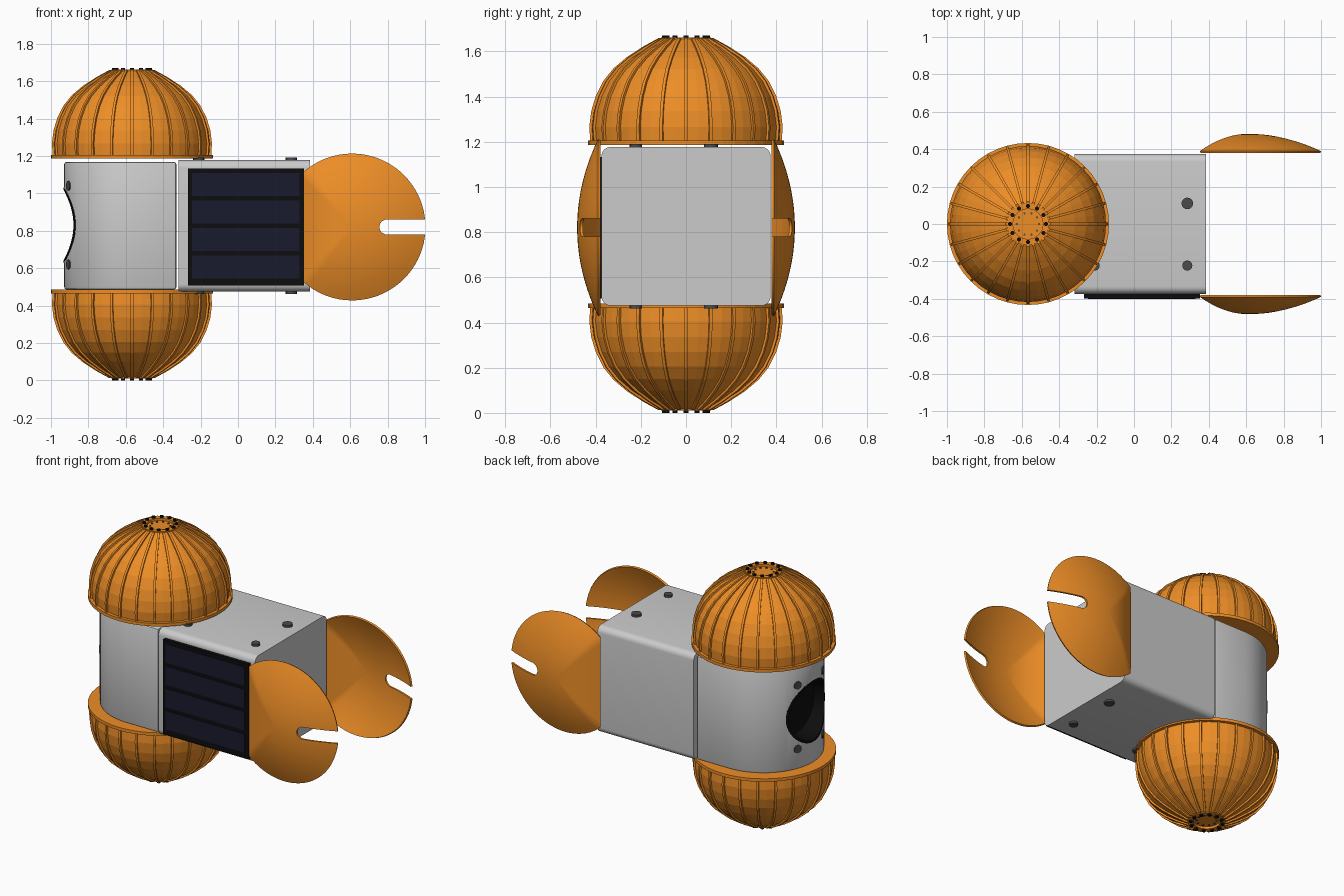
import bpy, bmesh
from math import sin, cos, pi, sqrt, radians
from mathutils import Matrix, Vector

if "Cube" in bpy.data.objects:
    bpy.data.objects.remove(bpy.data.objects["Cube"])


def mat(name, rgb):
    m = bpy.data.materials.new(name)
    m.diffuse_color = (*rgb, 1)
    m.use_nodes = True
    m.node_tree.nodes["Principled BSDF"].inputs["Base Color"].default_value = m.diffuse_color
    return m


ORANGE = mat("orange", (0.85, 0.27, 0.02))
BLACK = mat("black", (0.004, 0.004, 0.004))
NAVY = mat("navy", (0.01, 0.011, 0.026))
DARK = mat("dark_grey", (0.07, 0.07, 0.07))


def finish(name, bm, material=None, smooth=None):
    bmesh.ops.recalc_face_normals(bm, faces=bm.faces)
    me = bpy.data.meshes.new(name)
    bm.to_mesh(me)
    bm.free()
    ob = bpy.data.objects.new(name, me)
    bpy.context.collection.objects.link(ob)
    if material:
        me.materials.append(material)
    if smooth:
        shade(ob, smooth)
    return ob


def select(ob):
    bpy.ops.object.select_all(action='DESELECT')
    ob.select_set(True)
    bpy.context.view_layer.objects.active = ob


def shade(ob, angle):
    select(ob)
    bpy.ops.object.shade_smooth_by_angle(angle=radians(angle))


def bake_cut(ob, cutter, angle):
    b = ob.modifiers.new("cut", 'BOOLEAN')
    b.object, b.operation, b.solver = cutter, 'DIFFERENCE', 'EXACT'
    select(ob)
    bpy.ops.object.convert(target='MESH')
    bpy.data.objects.remove(cutter)
    shade(ob, angle)


def prism(name, pts, place, t0, t1, material=None, smooth=None):
    bm = bmesh.new()
    a, b = [[bm.verts.new(place(u, v, t)) for u, v in pts] for t in (t0, t1)]
    bm.faces.new(a)
    bm.faces.new(b)
    n = len(pts)
    for i in range(n):
        j = (i + 1) % n
        bm.faces.new((a[i], a[j], b[j], b[i]))
    return finish(name, bm, material, smooth)


def box(name, lo, hi, material=None):
    bm = bmesh.new()
    lo, hi = Vector(lo), Vector(hi)
    bmesh.ops.create_cube(bm, size=1, matrix=Matrix.Translation((lo + hi) / 2) @ Matrix.Diagonal((*(hi - lo), 1)))
    return finish(name, bm, material)


def discs(name, spots, axis, material, depth=0.02):
    # spots: (centre, radius)
    bm = bmesh.new()
    rot = Vector((0, 0, 1)).rotation_difference(Vector(axis)).to_matrix().to_4x4()
    for c, r in spots:
        bmesh.ops.create_cone(bm, cap_ends=True, segments=16, radius1=r, radius2=r, depth=depth,
                              matrix=Matrix.Translation(c) @ rot)
    return finish(name, bm, material, 40)


CX, MID = -0.567, 0.83
ZC = 0.82

# Ribbed domes, one up and one down
SHELL = [(.413, .02), (.417, .08), (.408, .15), (.388, .215), (.355, .28),
         (.31, .335), (.25, .385), (.18, .43), (.11, .468)]
PROFILE = [(.433, 0), (.433, .02)] + SHELL + [(.11, .475), (.08, .475), (.08, .46)]


def dome(name, base, s):
    bm = bmesh.new()
    n = 48
    rings = [[bm.verts.new((CX + r * cos(2 * pi * i / n), r * sin(2 * pi * i / n), base + s * h))
              for i in range(n)] for r, h in PROFILE]
    for a, b in zip(rings, rings[1:]):
        for i in range(n):
            j = (i + 1) % n
            bm.faces.new((a[i], a[j], b[j], b[i]))
    bm.faces.new(rings[0])
    bm.faces.new(rings[-1])
    finish(name, bm, ORANGE)
    # ribs following the dome profile
    bm = bmesh.new()
    for k in range(24):
        t = 2 * pi * k / 24
        prev = None
        for r, h in SHELL:
            row = []
            for off, w in ((-.012, -.007), (.011, -.007), (.011, .007), (-.012, .007)):
                q = r + off
                row.append(bm.verts.new((CX + q * cos(t) - w * sin(t), q * sin(t) + w * cos(t),
                                         base + s * (h + max(off, 0) * h))))
            if prev:
                for i in range(4):
                    j = (i + 1) % 4
                    bm.faces.new((prev[i], prev[j], row[j], row[i]))
            else:
                bm.faces.new(row)
            prev = row
        bm.faces.new(prev)
    finish(name + "_ribs", bm, ORANGE)
    # cap bolts

    def circle(count, r, h, size):
        return [((CX + r * cos(2 * pi * i / count), r * sin(2 * pi * i / count), base + s * h), size)
                for i in range(count)]
    discs(name + "_bolts", circle(12, .096, .478, .011), (0, 0, 1), BLACK, .014)
    discs(name + "_inner_bolts", circle(10, .06, .461, .006), (0, 0, 1), DARK, .01)


dome("upper_dome", 1.186, 1)
dome("lower_dome", .485, -1)

# Rounded sensor housing with a round opening on the left
R = 0.362
arc = [(CX + R * cos(pi / 2 + pi * i / 32), R * sin(pi / 2 + pi * i / 32)) for i in range(33)]
housing = prism("sensor_housing", arc + [(-.33, -R), (-.33, R)], lambda u, v, t: (u, v, t), .486, 1.168)
bev = housing.modifiers.new("bevel", 'BEVEL')
bev.width, bev.segments, bev.limit_method, bev.angle_limit = .012, 2, 'ANGLE', radians(60)
hole = [(.2 * cos(2 * pi * i / 48), MID + .2 * sin(2 * pi * i / 48)) for i in range(48)]
bake_cut(housing, prism("hole_cutter", hole, lambda u, v, t: (t, u, v), -1.1, -.78), 30)

# Black dish lining the opening
bm = bmesh.new()
rings = []
for r, x in ((.203, None), (.188, None), (.175, -.81), (.08, -.79)):
    ring = []
    for i in range(48):
        y, z = r * cos(2 * pi * i / 48), r * sin(2 * pi * i / 48)
        ring.append(bm.verts.new((CX - sqrt((R + .003) ** 2 - y * y) if x is None else x, y, MID + z)))
    rings.append(ring)
for a, b in zip(rings, rings[1:]):
    for i in range(48):
        j = (i + 1) % 48
        bm.faces.new((a[i], a[j], b[j], b[i]))
bm.faces.new(rings[-1])
finish("sensor_dish", bm, BLACK, 40)

# Bolts around the opening
for sy in (-1, 1):
    y = .13 * sy
    x = CX - sqrt(R * R - y * y)
    discs("opening_bolts", [((x, y, MID + d), .026) for d in (-.21, .21)], (x - CX, y, 0), DARK, .012)

# Main box, rounded along its long edges
c = .04
outline = []
for q, (sy, sz) in enumerate(((1, 1), (-1, 1), (-1, -1), (1, -1))):
    for i in range(7):
        a = pi / 2 * (q + i / 6)
        outline.append((sy * (.374 - c) + c * cos(a), .826 + sz * (.351 - c) + c * sin(a)))
prism("main_box", outline, lambda u, v, t: (t, u, v), -.318, .385, None, 30)

# Bolts on the box top and bottom
for side, z in (("top", 1.181), ("bottom", .471)):
    discs("box_bolts_" + side, [((x, y, z), r) for x in (-.21, .285) for y, r in ((.11, .031), (-.222, .027))],
          (0, 0, 1), DARK)

# Solar panel on the front
box("panel_frame", (-.268, -.397, .507), (.353, -.37, 1.132), BLACK)
for i in range(4):
    z = .545 + i * .147
    box("panel_cell", (-.247, -.401, z), (.33, -.39, z + .122), NAVY)

# Pair of slotted, hollow dish fins
FX, FR, CUT = .61, .39, .355


def fin(name, s):
    a0 = pi - math_acos((FX - CUT) / FR)
    edge = [(FX + FR * cos(-a0 + 2 * a0 * i / 60), ZC + FR * sin(-a0 + 2 * a0 * i / 60)) for i in range(61)]
    top, bot = edge[-1], edge[0]
    edge += [(CUT, top[1] + (bot[1] - top[1]) * i / 16) for i in range(1, 16)]
    bm = bmesh.new()
    n, steps = len(edge), 10
    rings = []
    for k in range(steps):
        f = 1 - k / steps
        rings.append([bm.verts.new((FX + (x - FX) * f, s * (.384 + .092 * (1 - f * f)), ZC + (z - ZC) * f))
                      for x, z in edge])
    tip = bm.verts.new((FX, s * .476, ZC))
    for i in range(n):
        j = (i + 1) % n
        for a, b in zip(rings, rings[1:]):
            bm.faces.new((a[i], a[j], b[j], b[i]))
        bm.faces.new((rings[-1][i], rings[-1][j], tip))
    ob = finish(name, bm, ORANGE)
    sol = ob.modifiers.new("thickness", 'SOLIDIFY')
    sol.thickness, sol.offset = .012, 0
    slot = [(.796 + .04 * cos(pi / 2 + pi * i / 12), ZC + .04 * sin(pi / 2 + pi * i / 12)) for i in range(13)]
    slot += [(1.1, ZC - .04), (1.1, ZC + .04)]
    bake_cut(ob, prism("slot_cutter", slot, lambda u, v, t: (u, t, v), s * .3, s * .6), 40)


from math import acos as math_acos
fin("front_fin", -1)
fin("back_fin", 1)
